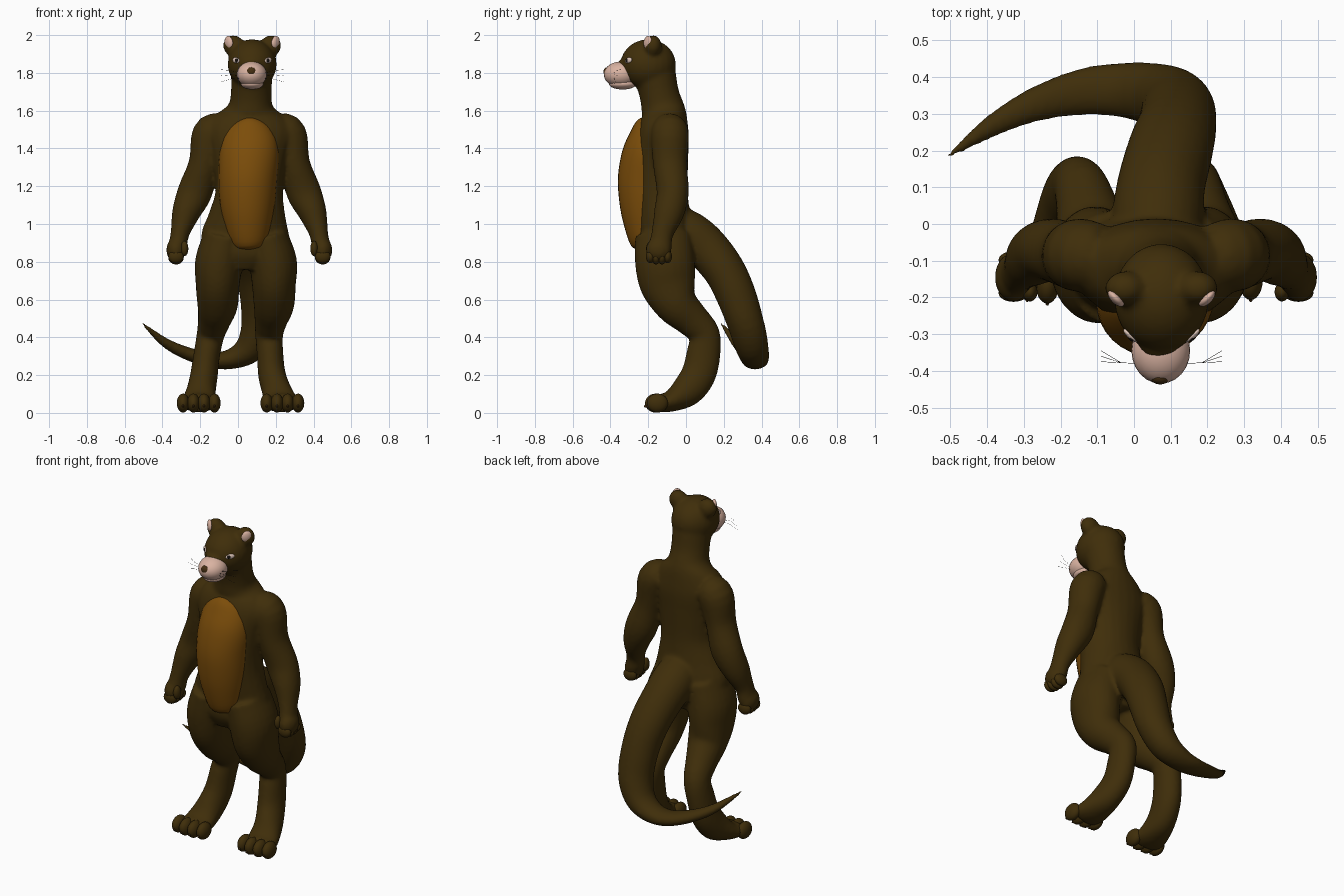
import bpy, bmesh, math
from mathutils import Vector, Matrix

CX = 0.06   # mirror line of the upper body
HX = 0.075  # head centre line


def material(name, rgb):
    m = bpy.data.materials.new(name)
    m.diffuse_color = (*rgb, 1)
    return m


FUR = material("dark_brown_fur", (0.05, 0.027, 0.003))
BELLY = material("tan_belly", (0.2, 0.074, 0.003))
PINK = material("pale_pink", (0.7, 0.45, 0.36))
NOSE = material("nose_brown", (0.06, 0.028, 0.006))
BLACK = material("black", (0.008, 0.006, 0.005))
WHITE = material("eye_white", (0.75, 0.58, 0.5))


def finish(name, bm, mat):
    bmesh.ops.recalc_face_normals(bm, faces=bm.faces)
    me = bpy.data.meshes.new(name)
    bm.to_mesh(me)
    bm.free()
    me.materials.append(mat)
    for p in me.polygons:
        p.use_smooth = True
    ob = bpy.data.objects.new(name, me)
    bpy.context.collection.objects.link(ob)
    return ob


def blob(bm, c, r, rot=Matrix()):
    m = Matrix.Translation(c) @ rot @ Matrix.Diagonal((*r, 1))
    bmesh.ops.create_uvsphere(bm, u_segments=24, v_segments=14, radius=1, matrix=m)


def blobs(name, mat, items):
    bm = bmesh.new()
    for it in items:
        blob(bm, *it)
    return finish(name, bm, mat)


def smooth_path(pts, steps=4):
    """Catmull-Rom through (x, y, z, side radius, depth radius)."""
    vs = [Vector(p) for p in pts]
    vs = [vs[0] * 2 - vs[1]] + vs + [vs[-1] * 2 - vs[-2]]
    out = []
    for i in range(1, len(vs) - 2):
        a, b, c, d = vs[i - 1:i + 3]
        for k in range(steps):
            t = k / steps
            out.append((b * 2 + (c - a) * t + (a * 2 - b * 5 + c * 4 - d) * t * t
                        + (b * 3 - a - c * 3 + d) * t ** 3) * 0.5)
    return out + [vs[-2]]


def tube(bm, pts, level_side=False, n=24):
    """Closed elliptical tube along a smoothed path."""
    path = smooth_path(pts)
    pos = [Vector(p[:3]) for p in path]
    rings = []
    for i, p in enumerate(path):
        t = (pos[min(i + 1, len(pos) - 1)] - pos[max(i - 1, 0)]).normalized()
        if level_side:
            s = t.cross(Vector((0, 0, 1))).normalized()
        else:
            x = Vector((1, 0, 0))
            s = (x - t * x.dot(t)).normalized()
        d = t.cross(s)
        ring = []
        for k in range(n):
            a = math.tau * k / n
            ring.append(bm.verts.new(pos[i] + s * math.cos(a) * p[3] + d * math.sin(a) * p[4]))
        rings.append(ring)
    for r0, r1 in zip(rings, rings[1:]):
        for k in range(n):
            bm.faces.new((r0[k], r0[(k + 1) % n], r1[(k + 1) % n], r1[k]))
    bm.faces.new(rings[0][::-1])
    bm.faces.new(rings[-1])


# ---- body: torso, neck, head, limbs and tail fused into one skin
body = bmesh.new()
tube(body, [(0.03, -0.11, 0.76, 0.11, 0.11), (0.035, -0.112, 0.84, 0.21, 0.148),
            (0.04, -0.112, 0.93, 0.235, 0.146), (0.05, -0.125, 1.04, 0.205, 0.146),
            (0.06, -0.138, 1.18, 0.178, 0.147), (0.06, -0.136, 1.35, 0.2, 0.148),
            (0.062, -0.122, 1.48, 0.23, 0.138), (0.065, -0.115, 1.565, 0.19, 0.12),
            (0.067, -0.125, 1.62, 0.122, 0.113), (0.07, -0.142, 1.69, 0.108, 0.105),
            (0.073, -0.165, 1.79, 0.11, 0.112)])
blob(body, (HX, -0.2, 1.845), (0.13, 0.147, 0.133))
blob(body, (HX - 0.007, -0.325, 1.84), (0.054, 0.046, 0.03))

arm = [(0.15, -0.09, 1.5, 0.09, 0.09), (0.205, -0.085, 1.47, 0.1, 0.1),
       (0.238, -0.085, 1.32, 0.083, 0.09), (0.288, -0.07, 1.17, 0.092, 0.085),
       (0.335, -0.09, 1.06, 0.075, 0.08), (0.367, -0.125, 0.95, 0.05, 0.058),
       (0.38, -0.137, 0.88, 0.05, 0.062)]
leg_yz = [(-0.12, 0.94, 0.15), (-0.112, 0.8, 0.158), (-0.095, 0.68, 0.148),
          (-0.05, 0.575, 0.115), (0.03, 0.495, 0.093), (0.098, 0.415, 0.082),
          (0.092, 0.31, 0.09), (0.065, 0.2, 0.092), (0.003, 0.115, 0.085),
          (-0.08, 0.062, 0.057), (-0.15, 0.05, 0.045)]
leg_w = [0.11, 0.127, 0.116, 0.108, 0.088, 0.074, 0.07, 0.073, 0.078, 0.093, 0.1]
leg_x = {"left": [-0.07, -0.1, -0.108, -0.108, -0.125, -0.145, -0.165, -0.18, -0.195, -0.205, -0.208],
         "right": [0.15, 0.185, 0.19, 0.19, 0.175, 0.165, 0.17, 0.18, 0.205, 0.225, 0.235]}
for side, s in (("left", -1), ("right", 1)):
    tube(body, [(CX + s * x, y, z, a, b) for x, y, z, a, b in arm])
    blob(body, (CX + s * 0.388, -0.145, 0.862), (0.052, 0.068, 0.066))
    tube(body, [(x, y, z, w, d) for x, (y, z, d), w in zip(leg_x[side], leg_yz, leg_w)])
    # ears grow out of the skull
    blob(body, (HX + s * 0.097, -0.175, 1.942), (0.056, 0.047, 0.059),
         Matrix.Rotation(math.radians(s * 35), 4, 'Y'))

tube(body, [(0.06, -0.06, 0.98, 0.12, 0.12), (0.065, 0.02, 0.94, 0.125, 0.125),
            (0.075, 0.11, 0.87, 0.12, 0.118), (0.1, 0.205, 0.75, 0.116, 0.11),
            (0.118, 0.27, 0.61, 0.107, 0.105), (0.115, 0.32, 0.46, 0.1, 0.095),
            (0.065, 0.35, 0.345, 0.088, 0.08), (-0.03, 0.365, 0.287, 0.075, 0.055),
            (-0.14, 0.36, 0.28, 0.064, 0.042), (-0.27, 0.325, 0.315, 0.047, 0.034),
            (-0.39, 0.265, 0.375, 0.03, 0.025), (-0.513, 0.18, 0.48, 0.007, 0.007)],
     level_side=True)
skin = finish("body", body, FUR)
rm = skin.modifiers.new("fuse", 'REMESH')
rm.mode = 'VOXEL'
rm.voxel_size = 0.011
rm.use_smooth_shade = True
sm = skin.modifiers.new("soften", 'SMOOTH')
sm.factor = 0.5
sm.iterations = 6

# ---- belly patch: rounded, wider at the chest
belly = bmesh.new()
tube(belly, [(0.06, -0.2, 0.858, 0.035, 0.05), (0.058, -0.2, 0.89, 0.093, 0.092),
             (0.053, -0.205, 1.0, 0.126, 0.124), (0.05, -0.21, 1.12, 0.147, 0.143),
             (0.052, -0.21, 1.25, 0.156, 0.15), (0.06, -0.205, 1.38, 0.157, 0.132),
             (0.06, -0.195, 1.475, 0.135, 0.1), (0.058, -0.185, 1.53, 0.088, 0.077),
             (0.057, -0.18, 1.548, 0.025, 0.05)], n=32)
finish("belly", belly, BELLY)

# ---- muzzle, chin and nose
blobs("muzzle", PINK, [((HX - 0.002, -0.345, 1.792), (0.08, 0.09, 0.068))])
blobs("chin", PINK, [((HX, -0.335, 1.742), (0.06, 0.073, 0.03))])
blobs("nose", NOSE, [((HX - 0.004, -0.418, 1.806), (0.026, 0.019, 0.024))])

for side, s in (("left", -1), ("right", 1)):
    # pink inside of the ears
    turn = Matrix.Rotation(math.radians(s * 45), 4, 'Z') @ Matrix.Rotation(math.radians(s * 20), 4, 'Y')
    blobs(side + "_inner_ear", PINK,
          [((HX + s * 0.124, -0.203, 1.962), (0.027, 0.014, 0.034), turn)])
    # eyes
    look = Matrix.Rotation(s * math.radians(42), 4, 'Z') @ Matrix.Rotation(s * math.radians(-12), 4, 'Y')
    e = Vector((HX + s * 0.084, -0.304, 1.866))
    n = Vector((s * 0.67, -0.74, 0))
    blobs(side + "_eye", WHITE, [(e, (0.026, 0.009, 0.015), look)])
    blobs(side + "_pupil", BLACK, [(e + n * 0.006 - Vector((s * 0.005, 0.004, 0)),
                                    (0.011, 0.005, 0.011), look)])
    # whiskers
    cu = bpy.data.curves.new(side + "_whiskers", 'CURVE')
    cu.dimensions = '3D'
    cu.bevel_depth = 0.0006
    cu.bevel_resolution = 0
    for k in (-1, 0, 1):
        sp = cu.splines.new('POLY')
        sp.points.add(2)
        for pt, (dx, y, z) in zip(sp.points, ((0.06, -0.38, 1.785 + 0.012 * k),
                                              (0.11, -0.378, 1.79 + 0.022 * k),
                                              (0.165, -0.36 + 0.015 * k, 1.785 + 0.032 * k))):
            pt.co = (HX + s * dx, y, z, 1)
    cu.materials.append(BLACK)
    bpy.context.collection.objects.link(bpy.data.objects.new(side + "_whiskers", cu))
    # curled fingers and thumb
    hx = CX + s * 0.388
    fingers = [((hx, -0.188 + 0.03 * k, 0.828 - 0.006 * (k in (1, 2))),
                (0.041, 0.024, 0.036)) for k in range(4)]
    fingers.append(((hx - s * 0.045, -0.185, 0.87), (0.02, 0.026, 0.04)))
    blobs(side + "_fingers", FUR, fingers)
    # toes and claws
    fx = leg_x[side][-1]
    toes = [(fx + o, -0.162 + 1.6 * o * o) for o in (-0.083, -0.028, 0.028, 0.083)]
    blobs(side + "_toes", FUR, [((x, y, 0.052), (0.033, 0.056, 0.05)) for x, y in toes])
    blobs(side + "_claws", NOSE, [((x, y - 0.05, 0.036), (0.006, 0.012, 0.008)) for x, y in toes])
